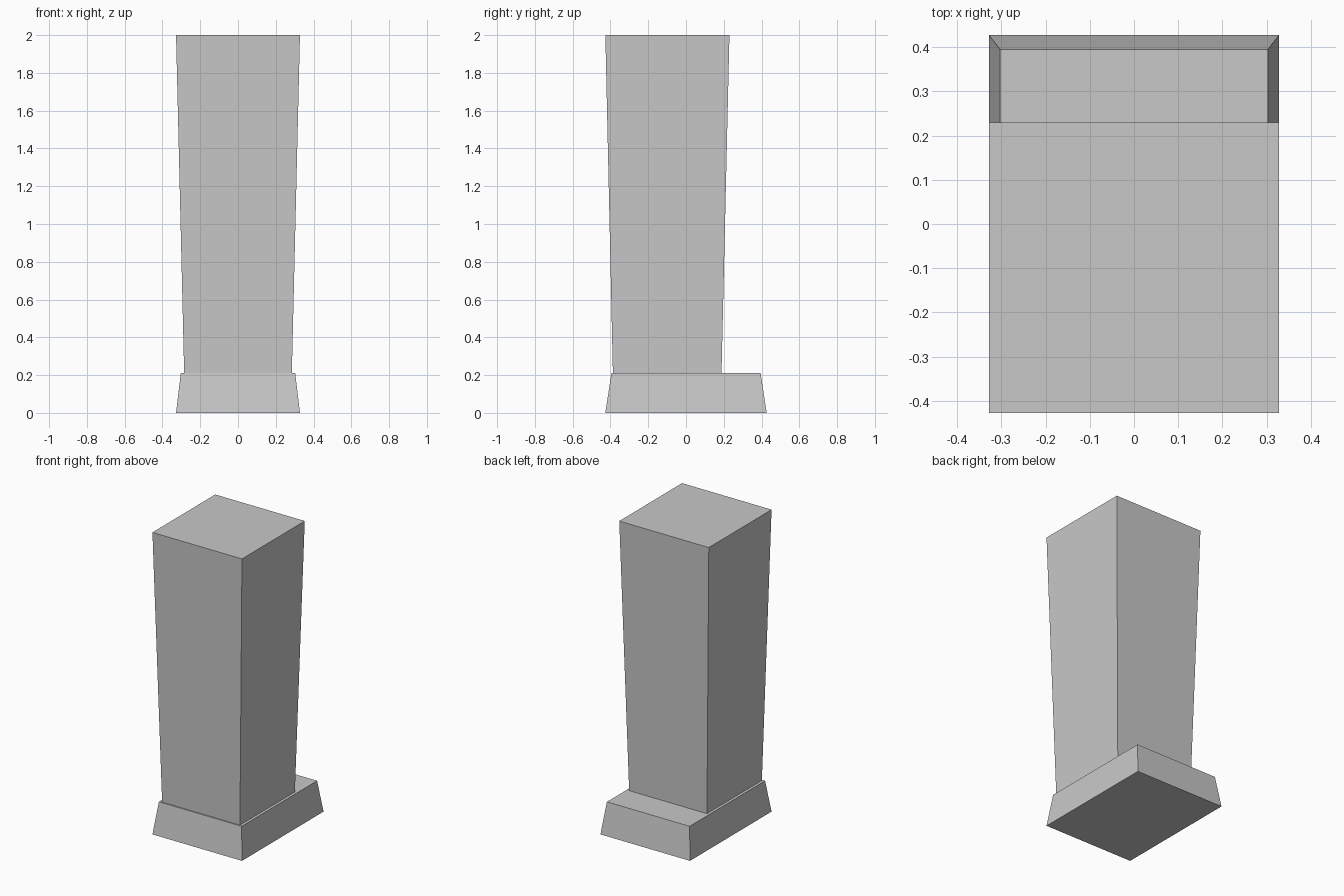
import bpy
import bmesh

cube = bpy.data.objects.get("Cube")
if cube:
    bpy.data.objects.remove(cube, do_unlink=True)

# Single plain grey
GREY = (0.58, 0.58, 0.58, 1.0)
grey = bpy.data.materials.new("plain_grey")
grey.use_nodes = True
grey.diffuse_color = GREY
grey.node_tree.nodes["Principled BSDF"].inputs["Base Color"].default_value = GREY


def tapered_block(name, z0, z1, bottom, top):
    """Box whose ends are rectangles given as (half width, y min, y max)."""
    bm = bmesh.new()
    bmesh.ops.create_cube(bm, size=2)
    for v in bm.verts:
        half, y_min, y_max = top if v.co.z > 0 else bottom
        v.co.x *= half
        v.co.y = y_max if v.co.y > 0 else y_min
        v.co.z = z1 if v.co.z > 0 else z0
    mesh = bpy.data.meshes.new(name)
    bm.to_mesh(mesh)
    bm.free()
    mesh.materials.append(grey)
    obj = bpy.data.objects.new(name, mesh)
    bpy.context.collection.objects.link(obj)
    return obj


# Low plinth, narrowing upwards
BASE_TOP = 0.21
tapered_block("base", 0, BASE_TOP, (0.328, -0.427, 0.427), (0.303, -0.395, 0.395))

# Tall column set to the front of the plinth, widening upwards
tapered_block("column", BASE_TOP, 2, (0.285, -0.387, 0.188), (0.328, -0.427, 0.23))
